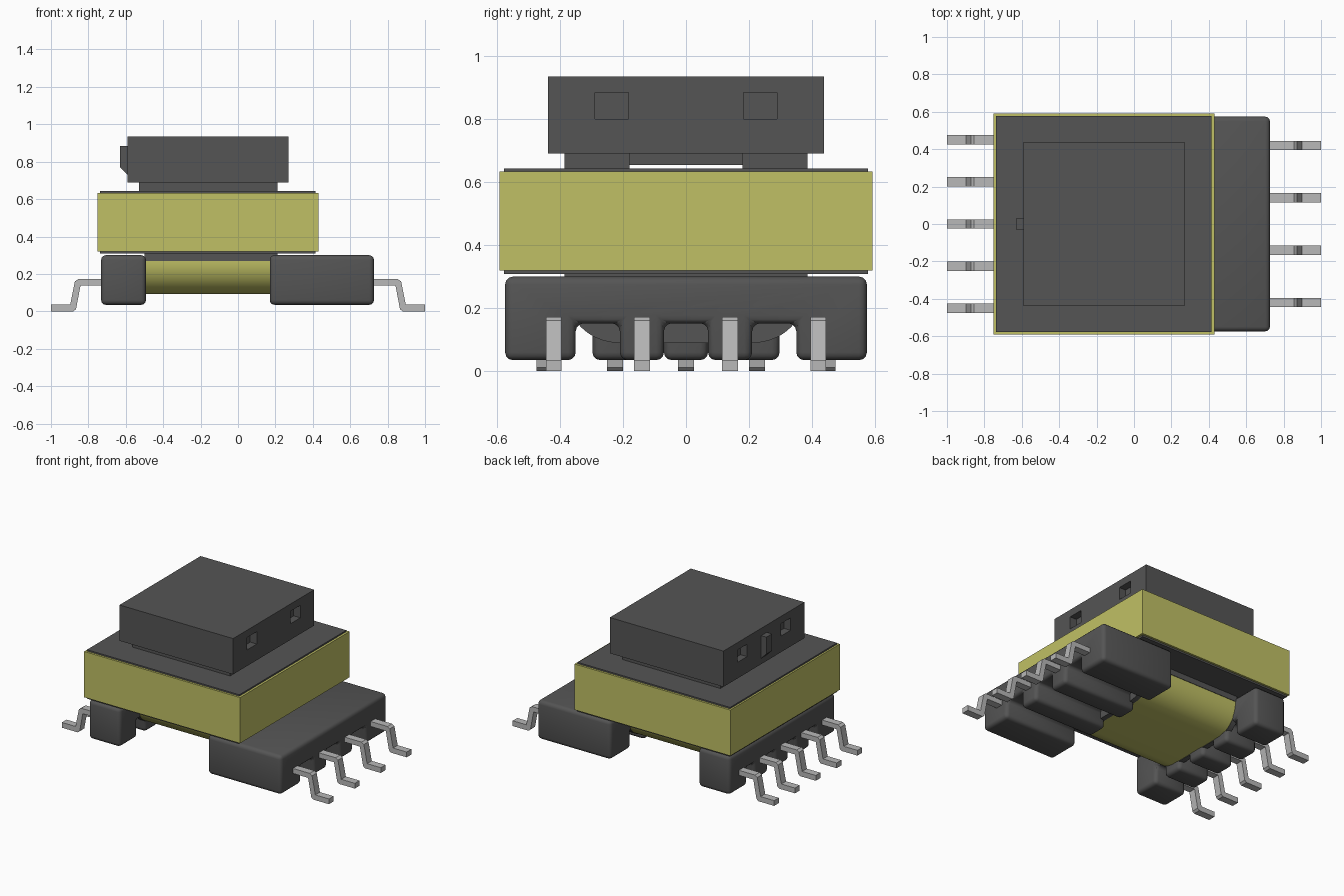
import bpy, bmesh, math
from mathutils import Vector

cube = bpy.data.objects.get("Cube")
if cube:
    bpy.data.objects.remove(cube, do_unlink=True)


def material(name, rgb):
    m = bpy.data.materials.new(name)
    m.use_nodes = True
    m.diffuse_color = (*rgb, 1)
    m.node_tree.nodes["Principled BSDF"].inputs["Base Color"].default_value = (*rgb, 1)
    return m


DARK = material("dark grey plastic", (0.09, 0.09, 0.09))
TAPE = material("yellow tape", (0.53, 0.53, 0.13))
METAL = material("pin metal", (0.48, 0.48, 0.48))


def prism(name, points, axis, lo, hi, mat, bevel=0, smooth=False):
    """Extrude a closed 2D outline along x (points are y, z) or y (points are x, z)."""
    def place(p, t):
        return Vector((t, p[0], p[1])) if axis == "x" else Vector((p[0], t, p[1]))
    bm = bmesh.new()
    face = bm.faces.new([bm.verts.new(place(p, lo)) for p in points])
    moved = bmesh.ops.extrude_face_region(bm, geom=[face])
    verts = [v for v in moved["geom"] if isinstance(v, bmesh.types.BMVert)]
    bmesh.ops.translate(bm, verts=verts, vec=place((0, 0), hi - lo))
    bmesh.ops.recalc_face_normals(bm, faces=bm.faces)
    mesh = bpy.data.meshes.new(name)
    bm.to_mesh(mesh)
    bm.free()
    mesh.materials.append(mat)
    ob = bpy.data.objects.new(name, mesh)
    bpy.context.collection.objects.link(ob)
    bpy.ops.object.select_all(action="DESELECT")
    ob.select_set(True)
    bpy.context.view_layer.objects.active = ob
    if bevel:
        mod = ob.modifiers.new("rounded edges", "BEVEL")
        mod.width, mod.segments, mod.limit_method = bevel, 3, "ANGLE"
        bpy.ops.object.modifier_apply(modifier=mod.name)
    if smooth or bevel:
        bpy.ops.object.shade_smooth_by_angle(angle=math.radians(35))
    return ob


def box(name, x, y, z, mat, bevel=0):
    outline = [(y[0], z[0]), (y[1], z[0]), (y[1], z[1]), (y[0], z[1])]
    return prism(name, outline, "x", *x, mat, bevel)


def comb(name, slots, x):
    """Pin block with slots cut upward from its underside."""
    points = [(-0.574, 0.30), (-0.574, 0.035)]
    for a, b in slots:
        points += [(a, 0.035), (a, 0.152), (b, 0.152), (b, 0.035)]
    points += [(0.574, 0.035), (0.574, 0.30)]
    return prism(name, points, "x", *x, DARK, 0.025)


# Core plate and tape wrapped round it
box("core_plate", (-0.738, 0.415), (-0.578, 0.578), (0.308, 0.643), DARK)
box("tape_wrap", (-0.75, 0.43), (-0.592, 0.592), (0.32, 0.633), TAPE)

# Raised pads above and below the core, leaving a narrow gap under the cap
for side, (a, b) in (("front", (-0.385, -0.18)), ("back", (0.18, 0.385))):
    box(f"{side}_upper_pad", (-0.53, 0.21), (a, b), (0.63, 0.70), DARK)
box("upper_bridge", (-0.49, 0.17), (-0.2, 0.2), (0.655, 0.70), DARK)
box("lower_pad", (-0.50, 0.21), (-0.385, 0.385), (0.27, 0.32), DARK)

# Cap with latch pockets on both ends
cap = box("top_cap", (-0.59, 0.27), (-0.438, 0.438), (0.69, 0.935), DARK)
for x in (-0.59, 0.27):
    for y in (-0.235, 0.235):
        cutter = box("pocket_cutter", (x - 0.05, x + 0.05), (y - 0.053, y + 0.053),
                     (0.80, 0.885), DARK)
        cutter.hide_render = True
        mod = cap.modifiers.new("pocket", "BOOLEAN")
        mod.operation, mod.object, mod.solver = "DIFFERENCE", cutter, "EXACT"
        bpy.context.view_layer.objects.active = cap
        bpy.ops.object.modifier_apply(modifier=mod.name)
        bpy.data.objects.remove(cutter, do_unlink=True)
prism("cap_tab", [(-0.58, 0.72), (-0.63, 0.77), (-0.63, 0.885), (-0.58, 0.885)],
      "y", -0.03, 0.03, DARK)


# Winding with rounded underside, closed by a flange at each end
def belly(half, low, radius, top):
    arc = [(half - radius + radius * math.cos(t), low + radius - radius * math.sin(t))
           for t in [i * math.pi / 32 for i in range(17)]]
    return [(half, top)] + arc + [(-y, z) for y, z in reversed(arc)] + [(-half, top)]


prism("winding", belly(0.382, 0.093, 0.17, 0.275), "x", -0.50, 0.18, TAPE, smooth=True)
for name, a, b in (("right_flange", -0.53, -0.495), ("left_flange", 0.175, 0.21)):
    prism(name, belly(0.383, 0.09, 0.17, 0.28), "x", a, b, DARK, smooth=True)

# Pin blocks
comb("left_pin_block", [(-0.35, -0.21), (-0.07, 0.07), (0.21, 0.35)], (0.17, 0.727))
comb("right_pin_block",
     [(-0.38, -0.297), (-0.155, -0.07), (0.07, 0.155), (0.297, 0.38)], (-0.732, -0.492))

# Gull-wing pins
wing = [(0.68, 0.172), (0.855, 0.172), (0.872, 0.16), (0.897, 0.036), (1.0, 0.036), (1.0, 0),
        (0.88, 0), (0.866, 0.012), (0.842, 0.138), (0.68, 0.138)]
for side, sign, rows in (("left", 1, (-0.42, -0.14, 0.14, 0.42)),
                         ("right", -1, (-0.45, -0.225, 0, 0.225, 0.45))):
    for i, y in enumerate(rows):
        prism(f"{side}_pin_{i + 1}", [(sign * x, z) for x, z in wing], "y",
              y - 0.025, y + 0.025, METAL)
